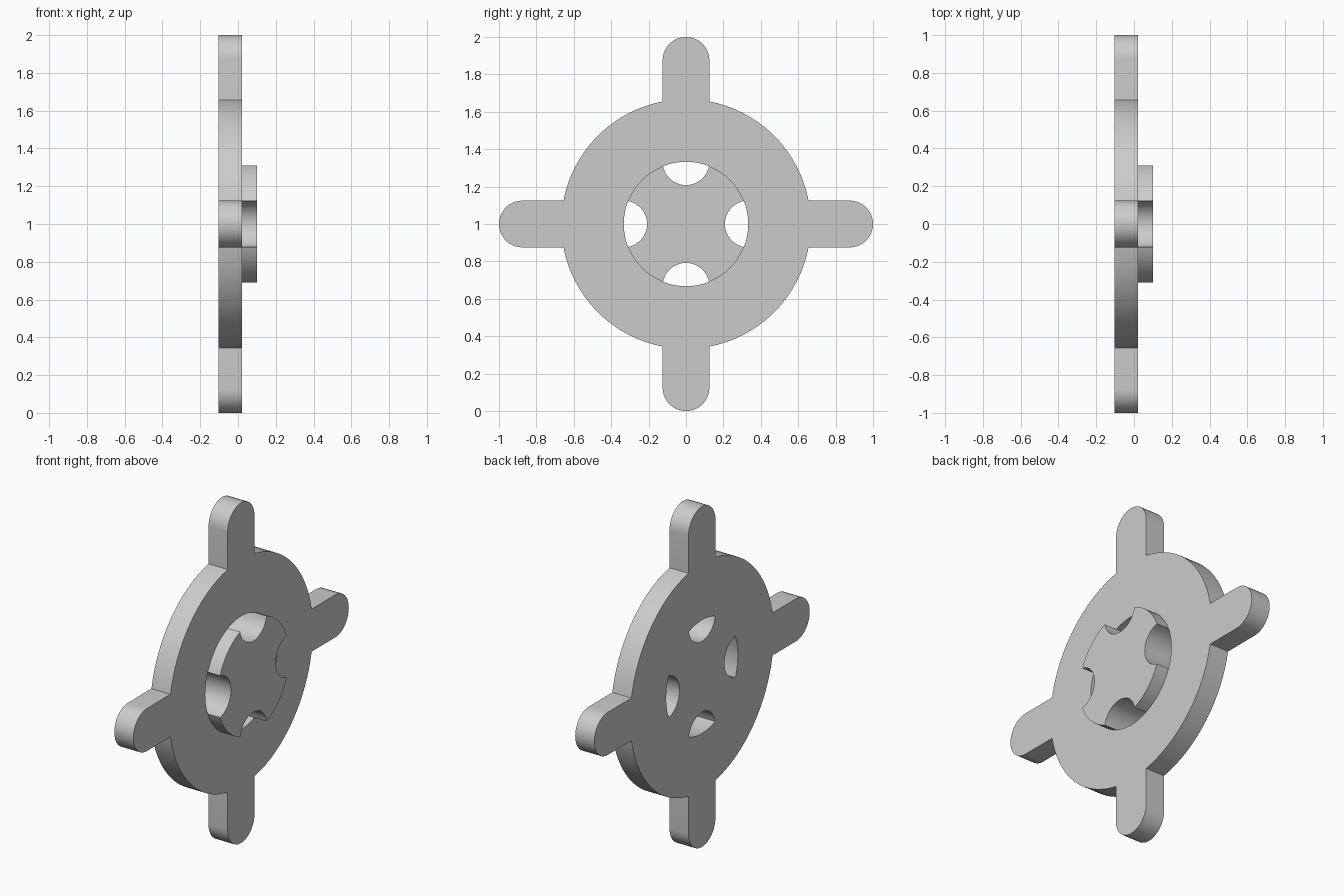
import bpy, bmesh
from math import pi, asin, sin, cos

if "Cube" in bpy.data.objects:
    bpy.data.objects.remove(bpy.data.objects["Cube"])

BACK, FRONT, HUB_FRONT = -0.104, 0.02, 0.10   # depths along x
R_RING, R_HUB, R_ARM = 0.667, 0.333, 0.125
TIP = 1.0 - R_ARM                             # centre of rounded arm end
b = asin(R_ARM / R_RING)                      # half angle covered by an arm
a = 2 * asin(R_ARM / 2 / R_HUB)               # half angle covered by a notch

bm = bmesh.new()


def arc(offset, turn, radius, a0, a1, n):
    """Arc about a centre moved outwards by offset in direction turn."""
    cy, cz = offset * cos(turn), offset * sin(turn)
    return [(cy + radius * cos(turn + a0 + (a1 - a0) * i / n),
             cz + radius * sin(turn + a0 + (a1 - a0) * i / n)) for i in range(n + 1)]


def wall(pts, x0, x1, closed=False):
    rows = [[bm.verts.new((x, y, z + 1)) for y, z in pts] for x in (x0, x1)]
    for i in range(len(pts) if closed else len(pts) - 1):
        j = (i + 1) % len(pts)
        bm.faces.new((rows[0][i], rows[0][j], rows[1][j], rows[1][i]))


def cap(loops, x):
    edges = []
    for pts in loops:
        vs = [bm.verts.new((x, y, z + 1)) for y, z in pts]
        edges += [bm.edges.new((vs[i - 1], vs[i])) for i in range(len(vs))]
    bmesh.ops.triangle_fill(bm, edges=edges, use_beauty=True, use_dissolve=False)


outline, hub, bore, windows = [], [], [], []
for k in range(4):
    t = k * pi / 2
    notch = arc(R_HUB, t, R_ARM, 1.5 * pi - a / 2, 0.5 * pi + a / 2, 20)
    rim = arc(0, t, R_HUB, -a, a, 8)
    land = arc(0, t, R_HUB, a, pi / 2 - a, 12)
    outline += arc(TIP, t, R_ARM, -pi / 2, pi / 2, 20)
    outline += arc(0, t, R_RING, b, pi / 2 - b, 16)
    hub += notch[:-1] + land[:-1]
    bore += rim[:-1] + land[:-1]
    windows.append(rim[:-1] + notch[:0:-1])
    # window and hub side walls
    wall(rim, BACK, FRONT)
    wall(notch, BACK, FRONT)
    wall(notch, FRONT, HUB_FRONT)
    wall(land, FRONT, HUB_FRONT)

# outer rim with arms, then flat faces
wall(outline, BACK, FRONT, closed=True)
cap([outline] + windows, BACK)
cap([outline, bore], FRONT)
cap([hub], HUB_FRONT)

bmesh.ops.remove_doubles(bm, verts=bm.verts[:], dist=1e-4)
bmesh.ops.recalc_face_normals(bm, faces=bm.faces[:])
mesh = bpy.data.meshes.new("four_arm_wheel")
bm.to_mesh(mesh)
bm.free()
wheel = bpy.data.objects.new("four_arm_wheel", mesh)
bpy.context.collection.objects.link(wheel)
bpy.context.view_layer.objects.active = wheel
wheel.select_set(True)
bpy.ops.object.shade_smooth_by_angle(angle=0.5)
